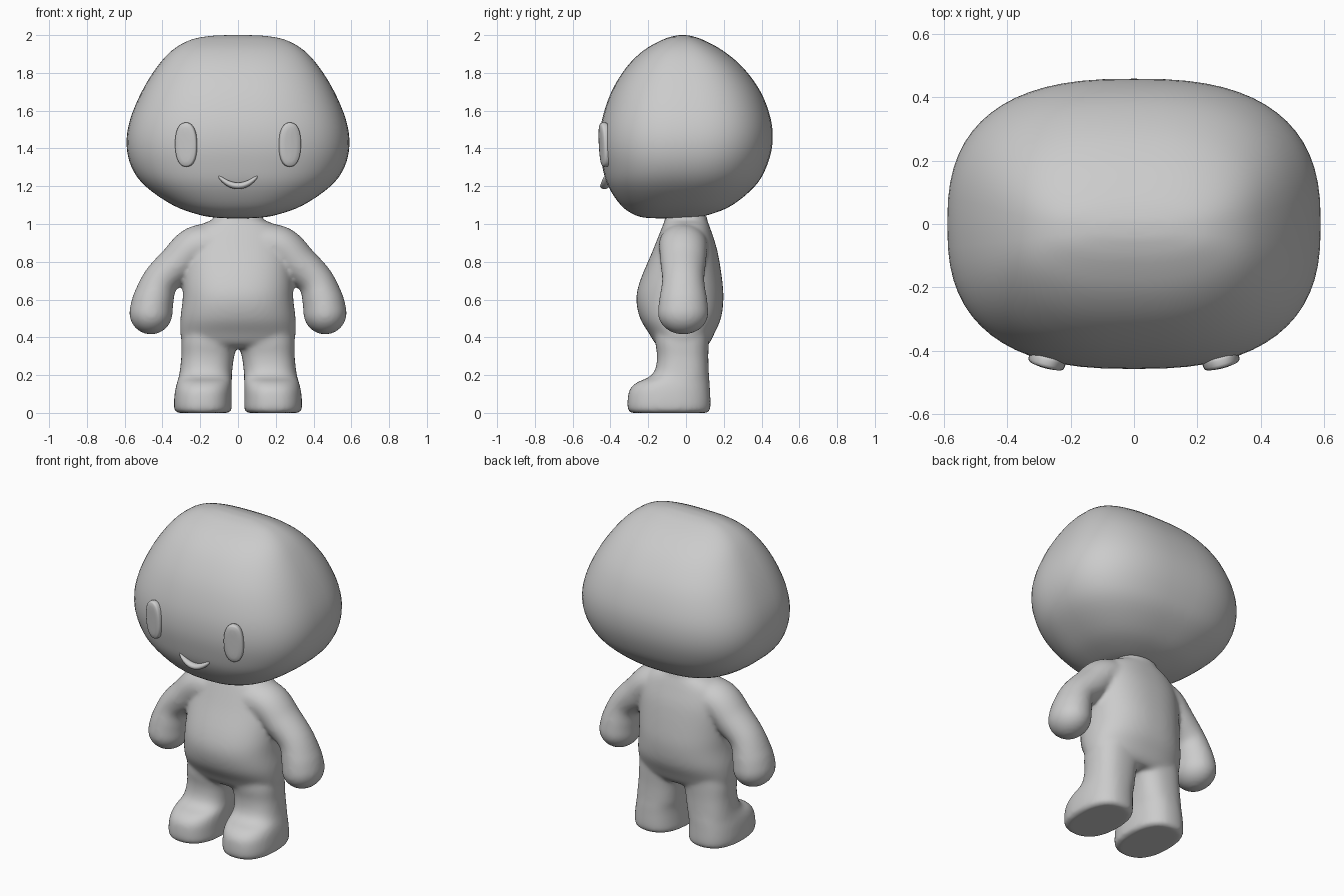
import bpy, bmesh, math
from mathutils import Vector, Matrix

if "Cube" in bpy.data.objects:
    bpy.data.objects.remove(bpy.data.objects["Cube"])

grey = bpy.data.materials.new("plain_grey")
grey.diffuse_color = (0.6, 0.6, 0.6, 1)
grey.use_nodes = True
grey.node_tree.nodes["Principled BSDF"].inputs["Base Color"].default_value = grey.diffuse_color


def catmull(rows, steps):
    """Smoothly resample a list of number tuples."""
    pts = [rows[0]] + list(rows) + [rows[-1]]
    out = []
    for i in range(len(rows) - 1):
        a, b, c, d = (Vector(p) for p in pts[i:i + 4])
        for s in range(steps):
            t = s / steps
            out.append(0.5 * (2 * b + (c - a) * t + (2 * a - 5 * b + 4 * c - d) * t * t
                              + (3 * b - a - 3 * c + d) * t ** 3))
    return out + [Vector(rows[-1])]


def superellipse(a, n):
    c, s = math.cos(a), math.sin(a)
    return (math.copysign(abs(c) ** (2 / n), c), math.copysign(abs(s) ** (2 / n), s))


def skin(bm, rings):
    """Bridge rings of points into a closed shell."""
    vs = [[bm.verts.new(p) for p in r] for r in rings]
    k = len(vs[0])
    for a, b in zip(vs, vs[1:]):
        for i in range(k):
            bm.faces.new((a[i], a[(i + 1) % k], b[(i + 1) % k], b[i]))
    bm.faces.new(vs[0][::-1])
    bm.faces.new(vs[-1])


def loft(bm, rows, n, steps=4, sides=64):
    """rows: z, x low, x high, y front, y back"""
    rings = []
    for z, x0, x1, y0, y1 in catmull(rows, steps):
        ring = []
        for i in range(sides):
            u, v = superellipse(2 * math.pi * i / sides, n)
            ring.append(((x0 + x1) / 2 + u * (x1 - x0) / 2,
                         (y0 + y1) / 2 + v * (y1 - y0) / 2, z))
        rings.append(ring)
    skin(bm, rings)


def finish(bm, name):
    bmesh.ops.recalc_face_normals(bm, faces=bm.faces)
    me = bpy.data.meshes.new(name)
    bm.to_mesh(me)
    bm.free()
    me.materials.append(grey)
    me.shade_smooth()
    ob = bpy.data.objects.new(name, me)
    bpy.context.collection.objects.link(ob)
    return ob


# Head: wide rounded block, flatter across the top
head = [(1.03, .02, -.12, -.04), (1.033, .11, -.21, .03), (1.05, .21, -.275, .125),
        (1.10, .345, -.345, .245), (1.20, .49, -.412, .365), (1.30, .563, -.442, .425),
        (1.42, .59, -.458, .457), (1.55, .572, -.445, .45), (1.70, .51, -.395, .395),
        (1.83, .43, -.315, .30), (1.92, .348, -.223, .192), (1.975, .25, -.125, .09),
        (1.996, .14, -.06, .025), (2.0, .02, -.025, -.01)]
bm = bmesh.new()
loft(bm, [(z, -w, w, f, b) for z, w, f, b in head], 2.6)
finish(bm, "head")

# Body: torso, legs and arms fused into one soft skin
bm = bmesh.new()
torso = [(1.05, .125, -.11, .11), (1.02, .14, -.112, .112), (1.0, .19, -.12, .12),
         (.95, .25, -.14, .138), (.85, .28, -.18, .168), (.7, .29, -.243, .192),
         (.6, .293, -.263, .198), (.5, .305, -.243, .185), (.42, .305, -.195, .15),
         (.37, .295, -.165, .125), (.345, .27, -.13, .1)]
loft(bm, [(z, -w, w, f, b) for z, w, f, b in torso], 2.3)
leg = [(.46, .02, .28, -.16, .12), (.38, .0, .298, -.163, .12), (.3, .02, .3, -.153, .118),
       (.23, .03, .307, -.163, .12), (.19, .032, .314, -.195, .122),
       (.16, .033, .323, -.262, .125), (.12, .033, .333, -.3, .127),
       (.06, .033, .339, -.31, .13), (.02, .033, .338, -.309, .129),
       (.004, .042, .329, -.3, .12), (.0, .052, .319, -.29, .11)]
arm = catmull([(.08, .895, .11), (.22, .88, .11), (.32, .79, .103), (.41, .7, .096),
               (.448, .6, .109), (.461, .53, .115)], 9)
for s in (1, -1):
    loft(bm, [(z, s * a, s * b, f, k) for z, a, b, f, k in leg], 2.4)
    # Each arm is a tapered tube with a rounded hand
    rings = []
    path = [(Vector((x, z)), r) for x, z, r in arm]
    end_dir = (path[-1][0] - path[-2][0]).normalized()
    last, rad = path[-1]
    stations = [(p, (path[min(i + 1, len(path) - 1)][0] - path[max(i - 1, 0)][0]).normalized(), r)
                for i, (p, r) in enumerate(path)]
    for i in range(1, 9):
        a = i / 8.3 * math.pi / 2
        stations.append((last + end_dir * rad * math.sin(a), end_dir, rad * math.cos(a)))
    for p, d, r in stations:
        ring = []
        for i in range(32):
            a = 2 * math.pi * i / 32
            q = p + Vector((-d.y, d.x)) * r * math.cos(a)
            ring.append((s * q.x, -.015 + 1.17 * r * math.sin(a), q.y))
        rings.append(ring)
    skin(bm, rings)
body = finish(bm, "body")
remesh = body.modifiers.new("fuse", 'REMESH')
remesh.mode = 'VOXEL'
remesh.voxel_size = 0.012
remesh.use_smooth_shade = True
smooth = body.modifiers.new("soften", 'SMOOTH')
smooth.factor = 0.5
smooth.iterations = 12

# Eyes: thin upright pillows following the face
for s, side in ((1, "right"), (-1, "left")):
    bm = bmesh.new()
    rings = []
    for k, y in ((.96, .02), (1, .01), (1, -.004), (.96, -.011), (.86, -.015), (.5, -.018), (.05, -.019)):
        ring = []
        for i in range(40):
            u, v = superellipse(2 * math.pi * i / 40, 2.3)
            ring.append((u * (.059 - .059 * (1 - k)), y, v * (.117 - .059 * (1 - k))))
        rings.append(ring)
    skin(bm, rings)
    eye = finish(bm, side + "_eye")
    eye.matrix_world = (Matrix.Translation((s * .275, -.434, 1.42))
                        @ Matrix.Rotation(s * math.radians(15), 4, 'Z')
                        @ Matrix.Rotation(math.radians(3), 4, 'X'))

# Mouth: smiling crescent, thick in the middle
bm = bmesh.new()
rings = []
for j in range(25):
    t = j / 12 - 1
    r = .003 + .0145 * (1 - t * t) ** .6 if abs(t) < 1 else .003
    c = Vector((.103 * t, -.431 + .006 * t * t, 1.202 + .052 * t * t))
    d = Vector((.103, 0, .104 * t)).normalized()
    up = Vector((-d.z, 0, d.x))
    rings.append([c + up * r * math.cos(a) + Vector((0, 1.35 * r * math.sin(a), 0))
                  for a in (2 * math.pi * i / 16 for i in range(16))])
skin(bm, rings)
finish(bm, "mouth")
